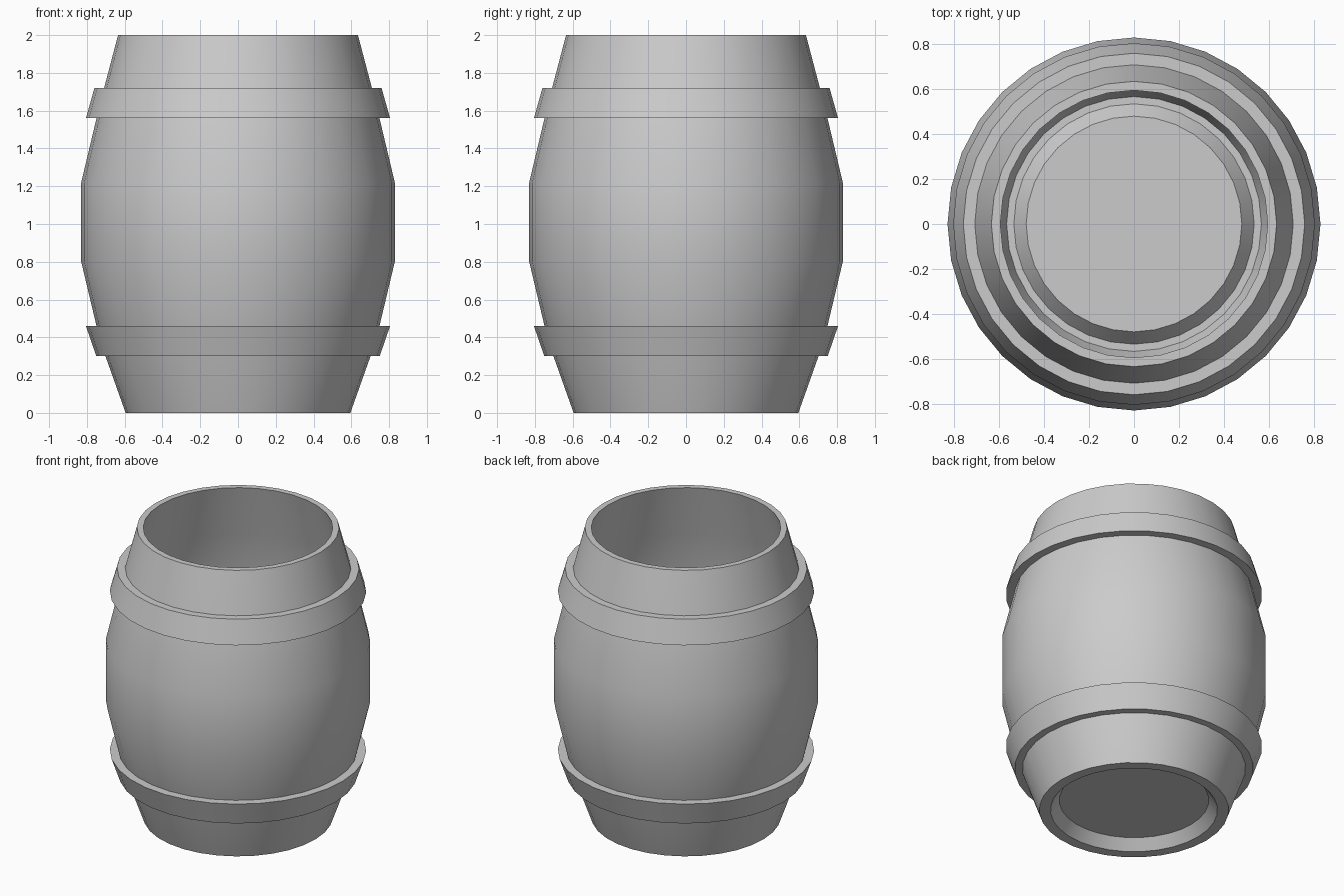
import bpy, bmesh, math

if "Cube" in bpy.data.objects:
    bpy.data.objects.remove(bpy.data.objects["Cube"])

SIDES = 32


def lathe(name, profile, closed=False):
    """Revolve (radius, z) points about z; open profiles get end discs."""
    bm = bmesh.new()
    rings = []
    for r, z in profile:
        angles = [2 * math.pi * i / SIDES for i in range(SIDES)]
        rings.append([bm.verts.new((r * math.cos(a), r * math.sin(a), z)) for a in angles])
    pairs = list(zip(rings, rings[1:]))
    if closed:
        pairs.append((rings[-1], rings[0]))
    else:
        bm.faces.new(rings[0])
        bm.faces.new(rings[-1])
    for a, b in pairs:
        for i in range(SIDES):
            j = (i + 1) % SIDES
            bm.faces.new((a[i], a[j], b[j], b[i]))
    bmesh.ops.recalc_face_normals(bm, faces=bm.faces)
    mesh = bpy.data.meshes.new(name)
    bm.to_mesh(mesh)
    bm.free()
    obj = bpy.data.objects.new(name, mesh)
    bpy.context.collection.objects.link(obj)
    bpy.ops.object.select_all(action='DESELECT')
    obj.select_set(True)
    bpy.context.view_layer.objects.active = obj
    bpy.ops.object.shade_smooth_by_angle(angle=math.radians(30))
    return obj


# Hollow body: recessed underside, bulging outer wall, rim, inner wall, raised floor
lathe("barrel_body", [
    (0.47, 0.07), (0.525, 0.0), (0.595, 0.0),
    (0.73, 0.38), (0.83, 0.80), (0.83, 1.22), (0.73, 1.64), (0.635, 2.0),
    (0.595, 2.0), (0.69, 1.635), (0.79, 1.215), (0.79, 0.805), (0.69, 0.39),
    (0.567, 0.04), (0.535, 0.04), (0.48, 0.11),
])

# Hoops: sloped bands that follow the wall, slightly sunk into it
lathe("lower_hoop", [(0.69, 0.30), (0.75, 0.30), (0.805, 0.46), (0.735, 0.46)], closed=True)
lathe("upper_hoop", [(0.735, 1.56), (0.805, 1.56), (0.76, 1.72), (0.70, 1.72)], closed=True)
